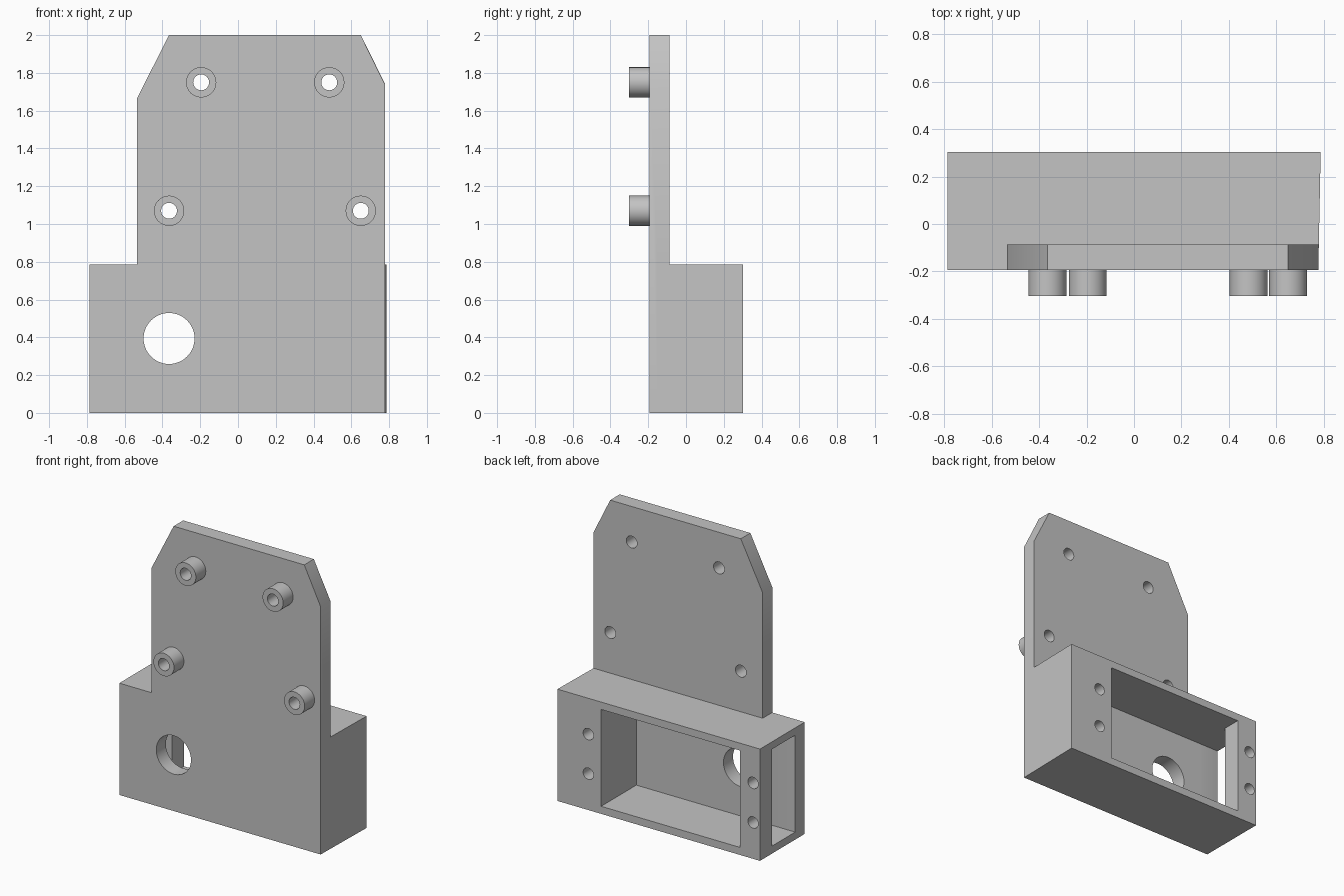
import bpy, bmesh, math
from mathutils import Matrix, Vector

if "Cube" in bpy.data.objects:
    bpy.data.objects.remove(bpy.data.objects["Cube"], do_unlink=True)

FRONT, PLATE_BACK, BACK, TIP = -0.193, -0.087, 0.303, -0.303
SIDE, BOX_TOP = 0.787, 0.785

grey = bpy.data.materials.new("plain grey")
grey.use_nodes = True
grey.diffuse_color = (0.55, 0.55, 0.55, 1)
grey.node_tree.nodes["Principled BSDF"].inputs["Base Color"].default_value = (0.55, 0.55, 0.55, 1)


def finish(name, bm):
    bmesh.ops.recalc_face_normals(bm, faces=bm.faces)
    mesh = bpy.data.meshes.new(name)
    bm.to_mesh(mesh)
    bm.free()
    mesh.materials.append(grey)
    ob = bpy.data.objects.new(name, mesh)
    bpy.context.collection.objects.link(ob)
    return ob


def extrude_y(name, outline, y0, y1):
    """Prism from an x-z outline."""
    bm = bmesh.new()
    face = bm.faces.new([bm.verts.new((x, y0, z)) for x, z in outline])
    new = bmesh.ops.extrude_face_region(bm, geom=[face])["geom"]
    bmesh.ops.translate(bm, vec=(0, y1 - y0, 0),
                        verts=[g for g in new if isinstance(g, bmesh.types.BMVert)])
    return finish(name, bm)


def box(name, x0, x1, y0, y1, z0, z1):
    return extrude_y(name, [(x0, z0), (x1, z0), (x1, z1), (x0, z1)], y0, y1)


def rod(name, x, z, radius, y0, y1):
    bm = bmesh.new()
    place = Matrix.Translation((x, (y0 + y1) / 2, z)) @ Matrix.Rotation(math.pi / 2, 4, "X")
    bmesh.ops.create_cone(bm, cap_ends=True, segments=48, radius1=radius, radius2=radius,
                          depth=y1 - y0, matrix=place)
    return finish(name, bm)


def combine(target, tool, operation):
    tool.hide_render = True
    mod = target.modifiers.new("combine", "BOOLEAN")
    mod.operation, mod.solver, mod.object = operation, "EXACT", tool
    bpy.context.view_layer.objects.active = target
    bpy.ops.object.modifier_apply(modifier=mod.name)
    bpy.data.objects.remove(tool, do_unlink=True)


def smooth(ob):
    bpy.ops.object.select_all(action="DESELECT")
    ob.select_set(True)
    bpy.context.view_layer.objects.active = ob
    bpy.ops.object.shade_smooth_by_angle(angle=math.radians(30))


# Back plate with chamfered top corners, joined to the deep lower housing
body = extrude_y("mounting_bracket", [
    (-SIDE, 0), (SIDE, 0), (SIDE, 1.74), (0.65, 2), (-0.365, 2),
    (-0.535, 1.665), (-0.535, BOX_TOP), (-SIDE, BOX_TOP)], FRONT, PLATE_BACK)
combine(body, box("housing", -SIDE, SIDE, -0.15, BACK, 0, BOX_TOP), "UNION")

# Pocket open to the back, and slot through the right end wall
combine(body, box("pocket", -0.632, 0.447, PLATE_BACK, 0.5, 0.053, 0.733), "DIFFERENCE")
combine(body, box("end_slot", -1, -0.5, PLATE_BACK, 0.172, 0.053, 0.733), "DIFFERENCE")

# Round opening in the front
combine(body, rod("opening", -0.365, 0.394, 0.135, -0.4, 0), "DIFFERENCE")

# Screw holes in the back rim
for x in (-0.733, 0.547):
    for z in (0.255, 0.533):
        combine(body, rod("screw_hole", x, z, 0.04, 0.1, 0.4), "DIFFERENCE")

# Hollow standoffs with holes running on through the plate
for i, (x, z) in enumerate([(-0.195, 1.75), (0.483, 1.75), (-0.365, 1.07), (0.65, 1.07)]):
    combine(body, rod("bore", x, z, 0.042, -0.5, 0), "DIFFERENCE")
    standoff = rod(f"standoff_{i + 1}", x, z, 0.08, TIP, FRONT)
    combine(standoff, rod("bore", x, z, 0.042, -0.5, 0), "DIFFERENCE")
    smooth(standoff)

# Slight draft on the left side wall
for v in body.data.vertices:
    if v.co.x > 0.77:
        v.co.x -= 0.01 * (BACK - v.co.y) / (BACK - FRONT)
smooth(body)
